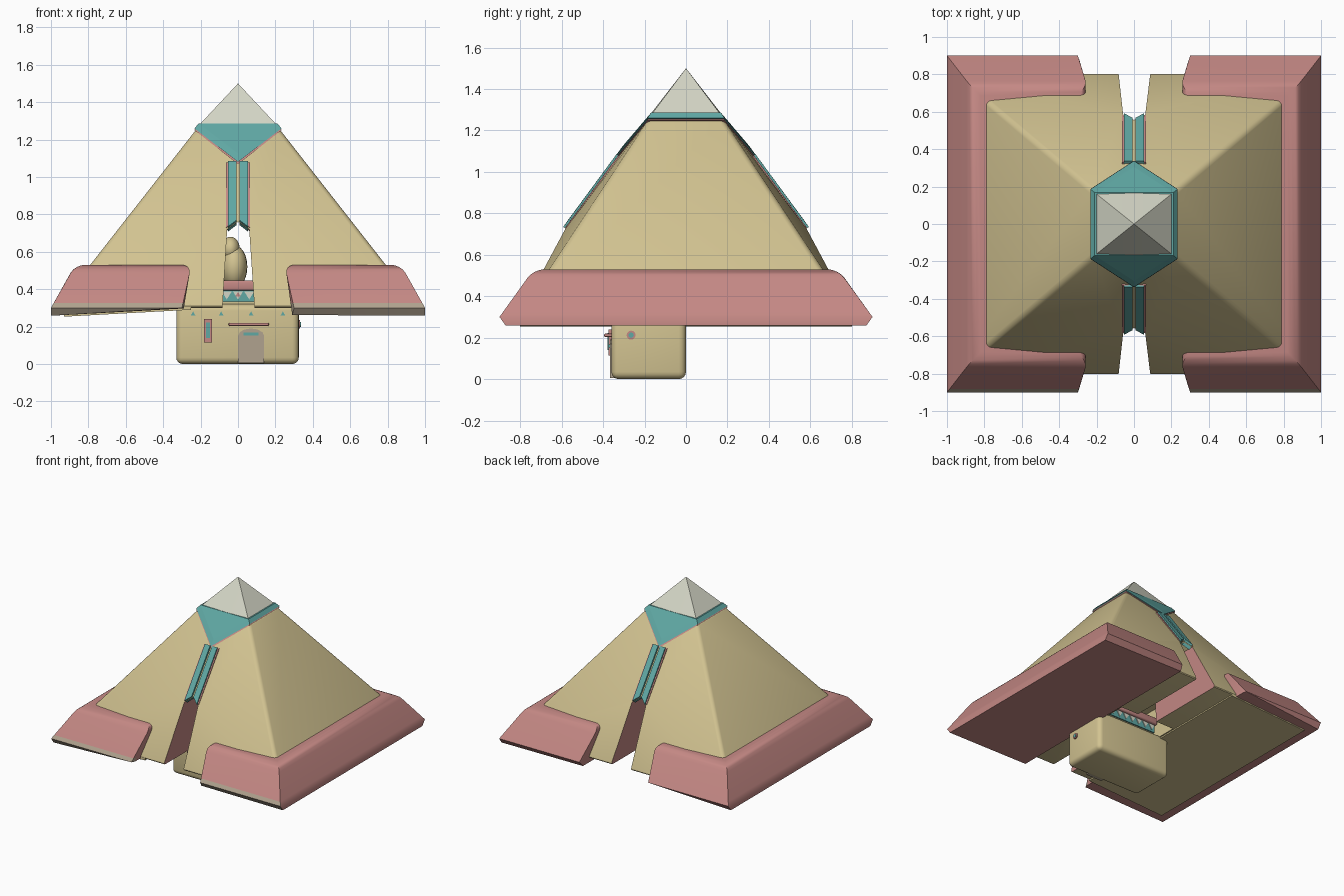
import bpy, bmesh, math
from mathutils import Vector

if "Cube" in bpy.data.objects:
    bpy.data.objects.remove(bpy.data.objects["Cube"])


def mat(name, r, g, b):
    m = bpy.data.materials.new(name)
    lin = [((c / 255 + 0.055) / 1.055) ** 2.4 for c in (r, g, b)]
    m.diffuse_color = (*lin, 1)
    m.use_nodes = True
    m.node_tree.nodes["Principled BSDF"].inputs["Base Color"].default_value = m.diffuse_color
    return m


TAN = mat("sand", 210, 195, 145)
PINK = mat("dusty pink", 196, 136, 132)
TEAL = mat("teal", 96, 168, 164)
PALE = mat("pale grey", 212, 214, 198)
BEIGE = mat("grey beige", 176, 162, 142)


def finish(bm, name, mats):
    bmesh.ops.recalc_face_normals(bm, faces=bm.faces)
    me = bpy.data.meshes.new(name)
    bm.to_mesh(me)
    bm.free()
    for m in mats:
        me.materials.append(m)
    ob = bpy.data.objects.new(name, me)
    bpy.context.collection.objects.link(ob)
    return ob


def activate(ob):
    bpy.ops.object.select_all(action='DESELECT')
    ob.select_set(True)
    bpy.context.view_layer.objects.active = ob


def smooth(ob, angle=35):
    activate(ob)
    bpy.ops.object.shade_smooth_by_angle(angle=math.radians(angle))


def bevel(ob, width, segs=3, angle=40):
    md = ob.modifiers.new("round", 'BEVEL')
    md.width, md.segments, md.angle_limit = width, segs, math.radians(angle)
    activate(ob)
    bpy.ops.object.modifier_apply(modifier=md.name)


def hull(name, pts, *mats):
    bm = bmesh.new()
    for p in pts:
        bm.verts.new(p)
    res = bmesh.ops.convex_hull(bm, input=bm.verts)
    junk = [v for v in bm.verts if not v.link_faces]
    bmesh.ops.delete(bm, geom=junk, context='VERTS')
    bmesh.ops.dissolve_limit(bm, angle_limit=0.01, verts=bm.verts, edges=bm.edges)
    return finish(bm, name, mats)


def box(name, x0, x1, y0, y1, z0, z1, *mats):
    return hull(name, [(x, y, z) for x in (x0, x1) for y in (y0, y1) for z in (z0, z1)], *mats)


def prism(name, outline, y0, y1, *mats):
    """Front outline (x, z) extruded from y0 to y1."""
    return hull(name, [(x, y, z) for x, z in outline for y in (y0, y1)], *mats)


def cut(ob, cutter):
    md = ob.modifiers.new("cut", 'BOOLEAN')
    md.operation, md.object, md.solver = 'DIFFERENCE', cutter, 'EXACT'
    activate(ob)
    bpy.ops.object.modifier_apply(modifier=md.name)
    bpy.data.objects.remove(cutter)


# six-sided rim of the capstone, scaled down the slopes from the apex
APEX = Vector((0, 0, 1.5))
HEX = [Vector(p) for p in ((0, -.29, 1.12), (.2, -.16, 1.28), (.2, .16, 1.28),
                           (0, .29, 1.12), (-.2, .16, 1.28), (-.2, -.16, 1.28))]


def rim(s, grow=1.0, lift=0.0):
    out = []
    for h in HEX:
        p = APEX + (h - APEX) * s
        out.append((p.x * grow, p.y * grow, p.z + lift))
    return out


# main pyramid body with slightly bulging slit edges
pts = rim(1.1)
for sx in (-1, 1):
    for sy in (-1, 1):
        pts += [(sx * .97, sy * .81, .3), (sx * .07, sy * .585, .72)]
body = hull("pyramid_body", pts, TAN, PINK)
bevel(body, .022, 3, 50)
cut(body, prism("slit_cutter", [(-.085, .2), (.09, .2), (.088, .3), (.06, .72), (0, .76), (-.058, .72), (-.083, .3)], -1, 1))
cut(body, box("cavity_cutter", -.24, .24, -.4, .15, .2, .55))
for f in body.data.polygons:
    if abs(f.normal.x) > .8 and abs(f.center.x) < .1:
        f.material_index = 1
smooth(body)

# capstone and its bands
cap = hull("capstone", [APEX] + rim(1.0, 1, .006), PALE)
smooth(cap, 20)
hull("teal_cap_band", rim(.97) + rim(1.0, 1.05, .006) + rim(1.12, 1.04, .006), TEAL)
hull("pink_cap_line", rim(1.0) + rim(1.145, 1.02, .003), PINK)

# teal strips along the upper slit, edged with pink
N = Vector((0, -.81, .585))
for sy, side in ((1, "front"), (-1, "back")):
    for sx, lr in ((-1, "left"), (1, "right")):
        for label, m, xa, xb, lift in (("teal", TEAL, .008, .054, .016), ("pink", PINK, .03, .064, .006)):
            p = []
            for x, drop in ((xa, 0), (xb, .035)):
                for y, z in ((-.323, 1.075), (-.555 - drop * .7, .76 - drop)):
                    for o in (lift, -.03):
                        v = Vector((x, y, z)) + N * o
                        p.append((v.x * sx, v.y * sy, v.z))
            hull(f"{side}_{lr}_{label}_strip", p, m)

# pink skirt blocks wrapping the base of each half
for sx, lr in ((-1, "left"), (1, "right")):
    low = .262 if sx > 0 else .297
    pts = []
    for sy in (-1, 1):
        pts += [(sx * 1, sy * .9, .30), (sx * .3, sy * .9, .30),
                (sx * .87, sy * .735, .53), (sx * .25, sy * .735, .53),
                (sx * 1, sy * .87, .258), (sx * .29, sy * .87, low)]
    skirt = hull(f"{lr}_skirt", pts, PINK, BEIGE)
    # soften only the upper edges
    bm = bmesh.new()
    bm.from_mesh(skirt.data)
    top = [e for e in bm.edges if sum(v.co.z for v in e.verts) > 1.0]
    bmesh.ops.bevel(bm, geom=top, offset=.05, segments=4, profile=.5, affect='EDGES')
    bmesh.ops.bisect_plane(bm, geom=bm.verts[:] + bm.edges[:] + bm.faces[:],
                           plane_co=(0, 0, .325), plane_no=(0, 0, 1))
    for f in bm.faces:
        if f.normal.y < -.3 and f.calc_center_median().z < .325:
            f.material_index = 1
    bm.to_mesh(skirt.data)
    bm.free()
    smooth(skirt)

# sand-coloured underside panel of the left half
hull("left_underside", [(x, y, z + dz) for x, z in ((-.93, .253), (-.25, .29))
                        for y in (-.8, .8) for dz in (0, .03)], TAN)

# gatehouse under the slit
house = box("gatehouse", -.33, .325, -.36, 0, 0, .32, TAN)
bevel(house, .035, 4)
smooth(house)
arch = [(0, 0.005), (.14, 0.005), (.14, .15)]
arch += [(.07 + .07 * math.cos(a), .15 + .04 * math.sin(a)) for a in (.5, 1.05, 1.57, 2.1, 2.6)] + [(0, .15)]
prism("door", arch, -.367, -.34, BEIGE)
box("door_transom", .03, .11, -.373, -.36, .153, .168, TEAL)
awning = box("awning", -.05, .165, -.395, -.35, .203, .22, PINK)
bevel(awning, .006, 2)
box("front_window_frame", -.182, -.14, -.374, -.35, .115, .24, PINK)
box("front_window_pane", -.171, -.151, -.378, -.36, .14, .222, TEAL)
for i, x in enumerate((-.24, -.09, .07, .24)):
    prism(f"wall_triangle_{i}", [(x - .013, .258), (x + .013, .258), (x, .282)], -.364, -.35, TEAL)

# round window on the right wall
for nm, r, x, m in (("side_window_frame", .022, .332, PINK), ("side_window_pane", .013, .336, TEAL)):
    hull(nm, [(xx, -.265 + r * math.cos(k * math.pi / 6), .212 + r * math.sin(k * math.pi / 6))
              for xx in (.31, x) for k in range(12)], m)

# upper storey with triangle frieze and pink cornice
box("upper_storey_base", -.21, .21, -.32, -.03, .3, .335, TAN)
box("upper_storey", -.21, .21, -.31, -.02, .33, .395, TEAL)
cornice = box("cornice", -.225, .225, -.34, 0, .392, .447, PINK)
bevel(cornice, .012, 3)
smooth(cornice)
for i in range(7):
    x = -.18 + i * .06
    for y in (-.31, -.02):
        prism(f"frieze_triangle_{i}_{'front' if y < -.1 else 'back'}",
              [(x - .027, .388), (x + .027, .388), (x, .345)], y - .005, y + .005, PALE)
prism("frieze_centre", [(-.015, .36), (.015, .36), (0, .385)], -.318, -.31, PINK)

# rounded statue standing on the cornice
for nm, c, r in (("statue_body", (-.02, -.17, .52), (.07, .09, .115)),
                 ("statue_head", (-.04, -.17, .615), (.05, .07, .065))):
    bm = bmesh.new()
    bmesh.ops.create_uvsphere(bm, u_segments=20, v_segments=12, radius=1)
    bmesh.ops.scale(bm, vec=r, verts=bm.verts)
    bmesh.ops.translate(bm, vec=c, verts=bm.verts)
    smooth(finish(bm, nm, [TAN]), 60)
